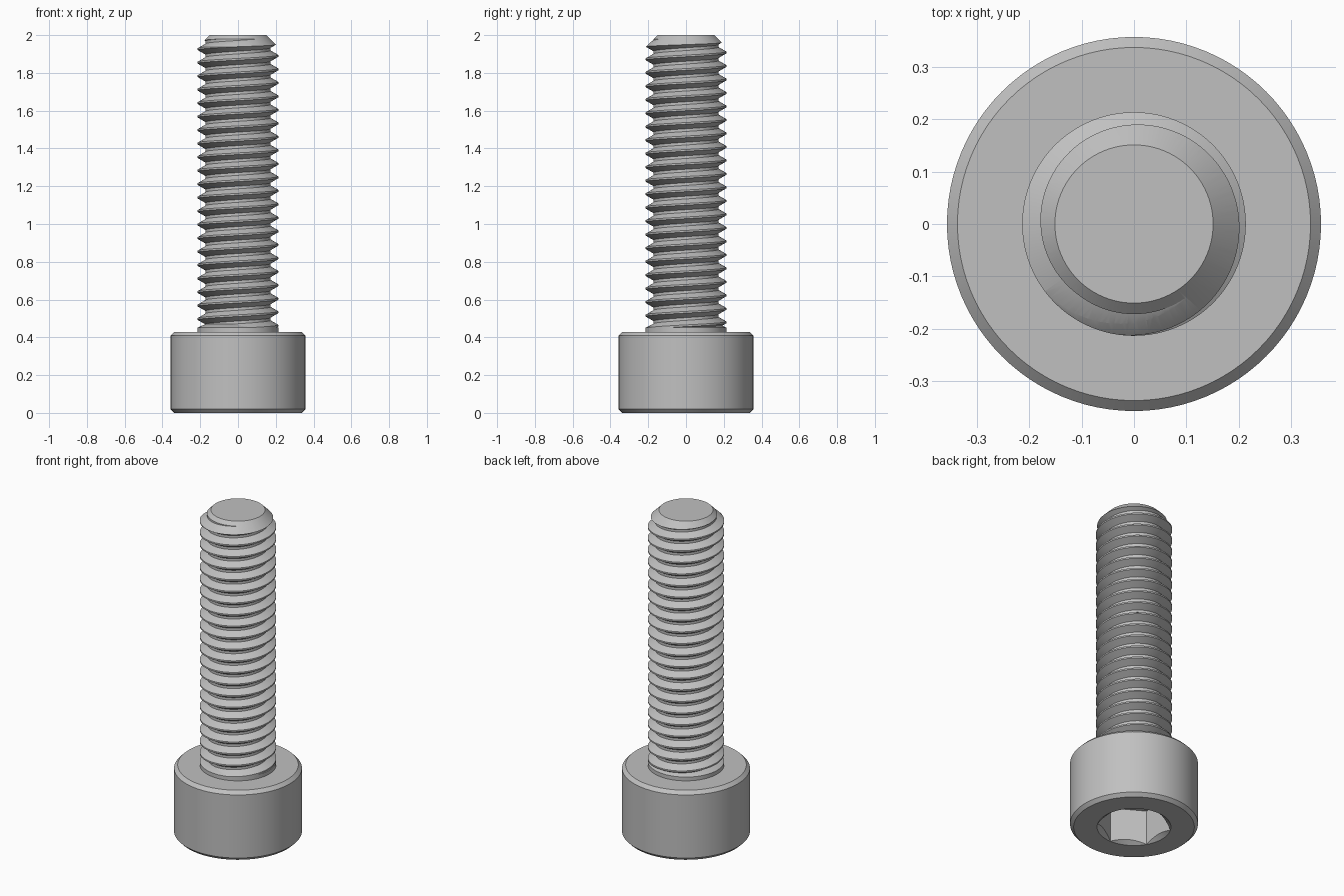
import bpy, bmesh
from math import sin, cos, tau, radians

cube = bpy.data.objects.get("Cube")
if cube:
    bpy.data.objects.remove(cube, do_unlink=True)

PITCH = 2 / 28
CREST, ROOT = 0.2135, 0.172
HEAD_R, HEAD_H, BEVEL = 0.357, 0.4286, 0.02
SEGMENTS = 96

steel = bpy.data.materials.new("steel_grey")
steel.use_nodes = True
GREY = (0.53, 0.53, 0.53, 1)
steel.diffuse_color = GREY
steel.node_tree.nodes["Principled BSDF"].inputs["Base Color"].default_value = GREY


def make_object(name, bm):
    bmesh.ops.recalc_face_normals(bm, faces=bm.faces[:])
    mesh = bpy.data.meshes.new(name)
    bm.to_mesh(mesh)
    bm.free()
    mesh.materials.append(steel)
    obj = bpy.data.objects.new(name, mesh)
    bpy.context.collection.objects.link(obj)
    return obj


def lathe(name, profile, sides=SEGMENTS, turn=0.0):
    """Closed solid of revolution from (radius, height) points."""
    bm = bmesh.new()
    rings = [[bm.verts.new((r * cos(turn + tau * j / sides), r * sin(turn + tau * j / sides), z))
              for j in range(sides)] for r, z in profile]
    for low, high in zip(rings, rings[1:]):
        for j in range(sides):
            k = (j + 1) % sides
            bm.faces.new((low[j], low[k], high[k], high[j]))
    bm.faces.new(rings[0])
    bm.faces.new(rings[-1])
    return make_object(name, bm)


def helix_solid(name, start, turns):
    """Right-hand thread as one closed solid with fan caps."""
    flat, flank = PITCH / 16, (CREST - ROOT) * 0.577
    profile = [(CREST, -flat), (CREST, flat), (ROOT, flat + flank), (ROOT, PITCH - flat - flank)]
    step = len(profile)
    rows = turns * step
    bm = bmesh.new()
    grid = []
    for j in range(SEGMENTS):
        a = tau * j / SEGMENTS
        column = []
        for i in range(rows + step + 1):
            r, dz = profile[i % step]
            z = start + PITCH * (i // step + j / SEGMENTS) + dz
            column.append((r * cos(a), r * sin(a), z))
        grid.append(column)
    last = {0: rows + step}
    verts = [[bm.verts.new(co) for co in col[:last.get(j, rows) + 1]] for j, col in enumerate(grid)]

    def vert(j, i):
        return verts[j][i] if j < SEGMENTS else verts[0][i + step]

    for j in range(SEGMENTS):
        for i in range(rows):
            bm.faces.new((vert(j, i), vert(j + 1, i), vert(j + 1, i + 1), vert(j, i + 1)))
    for row in (0, rows):
        loop = [vert(j, row) for j in range(SEGMENTS + 1)]
        loop += [verts[0][row + i] for i in range(step - 1, -1, -1)]
        centre = bm.verts.new((0, 0, start + PITCH * (row / step + 0.5)))
        for a, b in zip(loop, loop[1:]):
            bm.faces.new((a, b, centre))
    return make_object(name, bm)


def boolean(obj, cutter, operation):
    mod = obj.modifiers.new("cut", "BOOLEAN")
    mod.operation, mod.object, mod.solver = operation, cutter, "EXACT"
    bpy.context.view_layer.objects.active = obj
    bpy.ops.object.modifier_apply(modifier=mod.name)
    bpy.data.objects.remove(cutter, do_unlink=True)


# Cylindrical head with both rims chamfered
head = lathe("head", [(HEAD_R - BEVEL, 0), (HEAD_R, BEVEL),
                      (HEAD_R, HEAD_H - BEVEL), (HEAD_R - BEVEL, HEAD_H)])

# Hexagonal drive socket with a conical lead-in
boolean(head, lathe("socket_cutter", [(0.206, -0.1), (0.206, 0.214)], 6, radians(30)), "DIFFERENCE")
boolean(head, lathe("lead_in_cutter", [(0.233, -0.02), (0.153, 0.04)]), "DIFFERENCE")

# Threaded shank, trimmed to a chamfered tip
shank = helix_solid("threaded_shank", 1.89 - 24 * PITCH, 27)
boolean(shank, lathe("shank_envelope", [(0.25, 0.35), (0.25, 1.901), (0.151, 2)]), "INTERSECT")

# Plain collar where the thread meets the head
collar = lathe("collar", [(CREST, 0.4), (CREST, 0.452), (ROOT, 0.47)])

# Smooth round walls, crisp edges
bpy.ops.object.select_all(action="DESELECT")
for obj in (head, shank, collar):
    obj.select_set(True)
    bpy.context.view_layer.objects.active = obj
bpy.ops.object.shade_smooth_by_angle(angle=radians(25))
